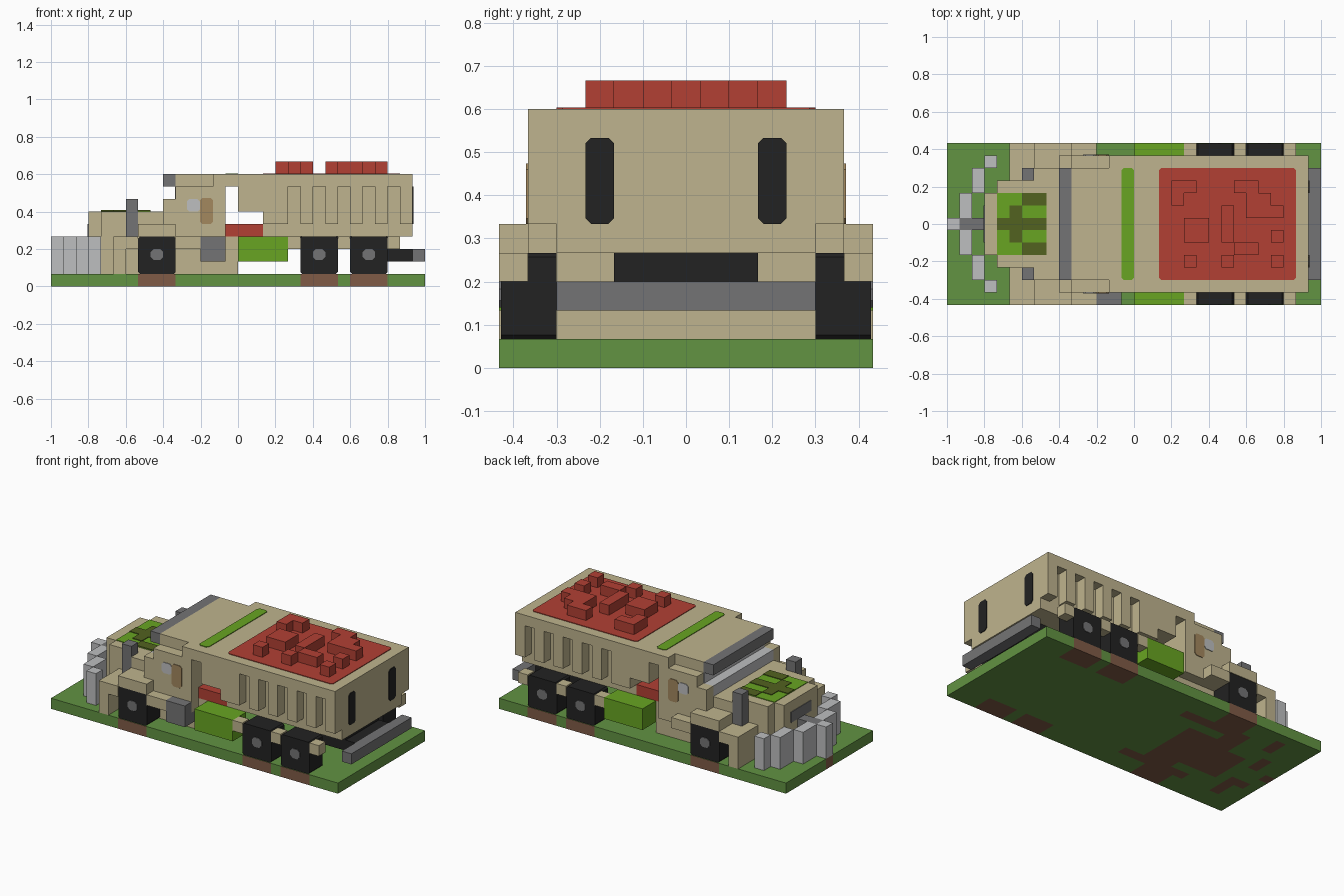
import bpy, bmesh
from mathutils import Matrix, Vector

if "Cube" in bpy.data.objects:
    bpy.data.objects.remove(bpy.data.objects["Cube"])

U = 2 / 30    # one block
T = 0.06      # plate thickness in blocks


def material(name, rgb):
    col = [(c / 255 / 12.92 if c < 11 else ((c / 255 + 0.055) / 1.055) ** 2.4) for c in rgb] + [1]
    m = bpy.data.materials.new(name)
    m.use_nodes = True
    m.diffuse_color = col
    m.node_tree.nodes["Principled BSDF"].inputs["Base Color"].default_value = col
    return m


tan = material("sand_paint", (191, 180, 142))
grass = material("grass_green", (98, 147, 66))
dirt = material("dirt_brown", (128, 91, 70))
black = material("rubber_black", (34, 34, 34))
grey = material("steel_grey", (116, 116, 117))
light = material("light_grey", (190, 191, 192))
red = material("roof_red", (178, 64, 52))
lime = material("lime_green", (104, 165, 34))
olive = material("dark_olive", (82, 98, 32))
mark = material("door_brown", (163, 136, 94))


def finish(name, bm, *mats):
    me = bpy.data.meshes.new(name)
    bm.to_mesh(me)
    bm.free()
    for m in mats:
        me.materials.append(m)
    ob = bpy.data.objects.new(name, me)
    bpy.context.collection.objects.link(ob)


def box(name, mat, x, y, z, round_axis=None, r=0.2):
    """Block between pairs of limits, in block units; edges along round_axis may be cut."""
    lo, hi = Vector((x[0], y[0], z[0])), Vector((x[1], y[1], z[1]))
    bm = bmesh.new()
    bmesh.ops.create_cube(bm, size=1, matrix=Matrix.Translation((lo + hi) / 2 * U)
                          @ Matrix.Diagonal((*((hi - lo) * U), 1)))
    if round_axis is not None:
        edges = [e for e in bm.edges
                 if abs((e.verts[0].co - e.verts[1].co).normalized()[round_axis]) > 0.9]
        bmesh.ops.bevel(bm, geom=edges, offset=r * U, segments=1, affect='EDGES')
    finish(name, bm, mat)


def wide(name, mat, x, half, z):
    box(name, mat, x, (-half, half), z)


def pair(name, mat, x, y, z, *rounding):
    box("left_" + name, mat, x, y, z, *rounding)
    box("right_" + name, mat, x, (-y[1], -y[0]), z, *rounding)


# Ground slab: dirt under the wheels and in patches on the underside
wheel_x = [(-8, -5), (5, 8), (9, 12)]
tracks = [(a, b, s * 5.5 - 1, s * 5.5 + 1) for a, b in wheel_x for s in (-1, 1)]
tracks.append((-15, -14, -0.5, 0.5))
patches = [(-9, -2, -4.5, -3.5), (-9, -2, 3.5, 4.5), (-11, -5, -2.5, 1.5), (-7, -4, -3.5, 2.5),
           (-9, -7, 1.5, 4.5), (-13, -12, -4.5, -2.5), (-12, -11, 3.5, 5.5),
           (-13, -12, 0.5, 2.5), (-14, -12, -2.5, -1.5)]
bm = bmesh.new()
bmesh.ops.create_grid(bm, x_segments=30, y_segments=13, size=1,
                      matrix=Matrix.Diagonal((15 * U, 6.5 * U, 1, 1)))
ext = bmesh.ops.extrude_face_region(bm, geom=bm.faces[:])
bmesh.ops.translate(bm, vec=(0, 0, U),
                    verts=[g for g in ext["geom"] if isinstance(g, bmesh.types.BMVert)])
bmesh.ops.recalc_face_normals(bm, faces=bm.faces[:])
for f in bm.faces:
    c = f.calc_center_median() / U - f.normal * 0.5
    spots = tracks + patches if f.normal.z < -0.5 else tracks
    if f.normal.z < 0.5 and any(a < c.x < b and p < c.y < q for a, b, p, q in spots):
        f.material_index = 1
finish("ground_slab", bm, grass, dirt)

# Wheels and hubs
for n, (a, b) in zip(("front", "middle", "rear"), wheel_x):
    pair(n + "_wheel", black, (a, b), (4.5, 6.5 - T), (1, 4), 1, 0.15)
    pair(n + "_hub", grey, (a + 1, b - 1), (6.5 - T, 6.5), (2.1, 3.0), 1, 0.25)

# Front plough, stepped back to each side
box("plough_tip", light, (-15, -14), (-0.5, 0.5), (1, 4))
for step, (y0, y1) in enumerate([(0.5, 2.5), (2.5, 4.5), (4.5, 5.5)]):
    pair("plough_step_%d" % step, light, (step - 14, step - 13), (y0, y1), (1, 4))
wide("plough_arm", grey, (-14, -12), 0.5, (3, 4))

# Bonnet and lower cab
wide("nose", tan, (-12, -11), 2.5, (1, 6))
wide("grille", grey, (-12 - T, -12), 1.5, (4, 5))
wide("bonnet", tan, (-11, -6), 3.5, (1, 6))
wide("bonnet_base", tan, (-10, -5), 4.5, (1, 4))
wide("bonnet_rear", tan, (-8, -5), 4.5, (4, 6))
wide("cab_floor", tan, (-5, 0), 4.5, (1, 4))
pair("exhaust_stack", grey, (-9, -8), (3.5, 4.5), (4, 7))

# Front wheel arches
pair("arch_front_post", tan, (-10, -9), (4.5, 6.5), (1, 4))
pair("arch_front_lip", tan, (-9, -8), (4.5, 6.5), (3, 4))
pair("arch_top", tan, (-8, -5), (4.5, 6.5), (4, 5))
pair("arch_rear_lip", tan, (-5, -3), (4.5, 6.5), (3, 4))

# Bonnet camouflage
top = (6, 6 + T)
wide("camouflage_panel", lime, (-11, -7), 2.5, top)
top = (6 + T, 6 + 2 * T)
wide("camouflage_bar", olive, (-11, -7), 0.5, top)
pair("camouflage_cross", olive, (-10, -9), (0.5, 1.5), top)
pair("camouflage_corner", olive, (-9, -7), (1.5, 2.5), top)

# Cab, windscreen and door marks
wide("cab", tan, (-5, -1), 5.5, (4, 8))
wide("cab_sill", tan, (-5, -1), 5.5, (3, 4))
wide("cab_roof", tan, (-5, -2), 4.5, (8, 9))
wide("sun_visor", grey, (-6, -5), 4.5, (8, 9))
wide("windscreen_lower", light, (-6, -5), 4.5, (6, 7))
wide("windscreen_upper", light, (-5 - T, -5), 4.5, (7, 8))
wide("dashboard", tan, (-6, -5), 4.5, (4, 6))
pair("windscreen_post", tan, (-6, -5), (4.5, 5.5), (4, 7))
pair("door_window", light, (-4.1, -3.05), (5.5, 5.5 + T), (6, 7), 1)
pair("door_mark", mark, (-3.05, -2), (5.5, 5.5 + T), (5, 7.1), 1)

# Gap behind the cab with red pipe
wide("red_pipe", red, (-1, 2), 4.5, (4, 5))

# Rear body with ribbed sides
wide("body_core", tan, (2, 14), 4.5, (4, 8))
wide("body_front", tan, (0, 2), 5.5, (6, 8))
wide("body_roof", tan, (-2, 14), 5.5, (8, 9))
for a, b in [(2, 4), (5, 6), (7, 8), (9, 10), (11, 12), (13, 14)]:
    pair("side_rib", tan, (a, b), (4.5, 5.5), (5, 8))
pair("rear_window", black, (14, 14 + T), (2.5, 3.5), (5, 8), 0)

# Roof paint and cargo blocks
box("roof_stripe", lime, (-1, 0), (-4.5, 4.5), (9, 9 + T), 2)
box("roof_panel", red, (2, 13), (-4.5, 4.5), (9, 9 + T), 2)
for a, b, c, d in [(3, 5, 2.5, 3.5), (3, 4, 1.5, 2.5), (4, 6, -1.5, 0.5), (4, 5, -3.5, -2.5),
                   (7, 8, -3.5, -2.5), (8, 10, -2.5, -1.5), (7, 8, -1.5, 1.5),
                   (8, 10, 2.5, 3.5), (9, 11, 1.5, 2.5), (9, 10, 0.5, 1.5), (10, 12, 0.5, 1.5),
                   (11, 12, -1.5, -0.5), (11, 12, -3.5, -2.5)]:
    box("roof_block", red, (a, b), (c, d), (9, 10))

# Chassis, tanks, steps and rear bumper
wide("chassis_beam", black, (0, 13), 2.5, (3, 4))
wide("tow_beam", black, (9, 14), 2.5, (2, 3))
wide("rear_bumper", grey, (14, 15), 4.5, (2, 3))
pair("fuel_tank", lime, (0, 4), (4.5, 6.5), (2, 4))
box("right_toolbox", grey, (-3, -1), (-6.5, -4.5), (2, 4))
for a in (4, 8, 12):
    pair("rear_mudguard", tan, (a, a + 1), (5.5, 6.5), (3, 4))
